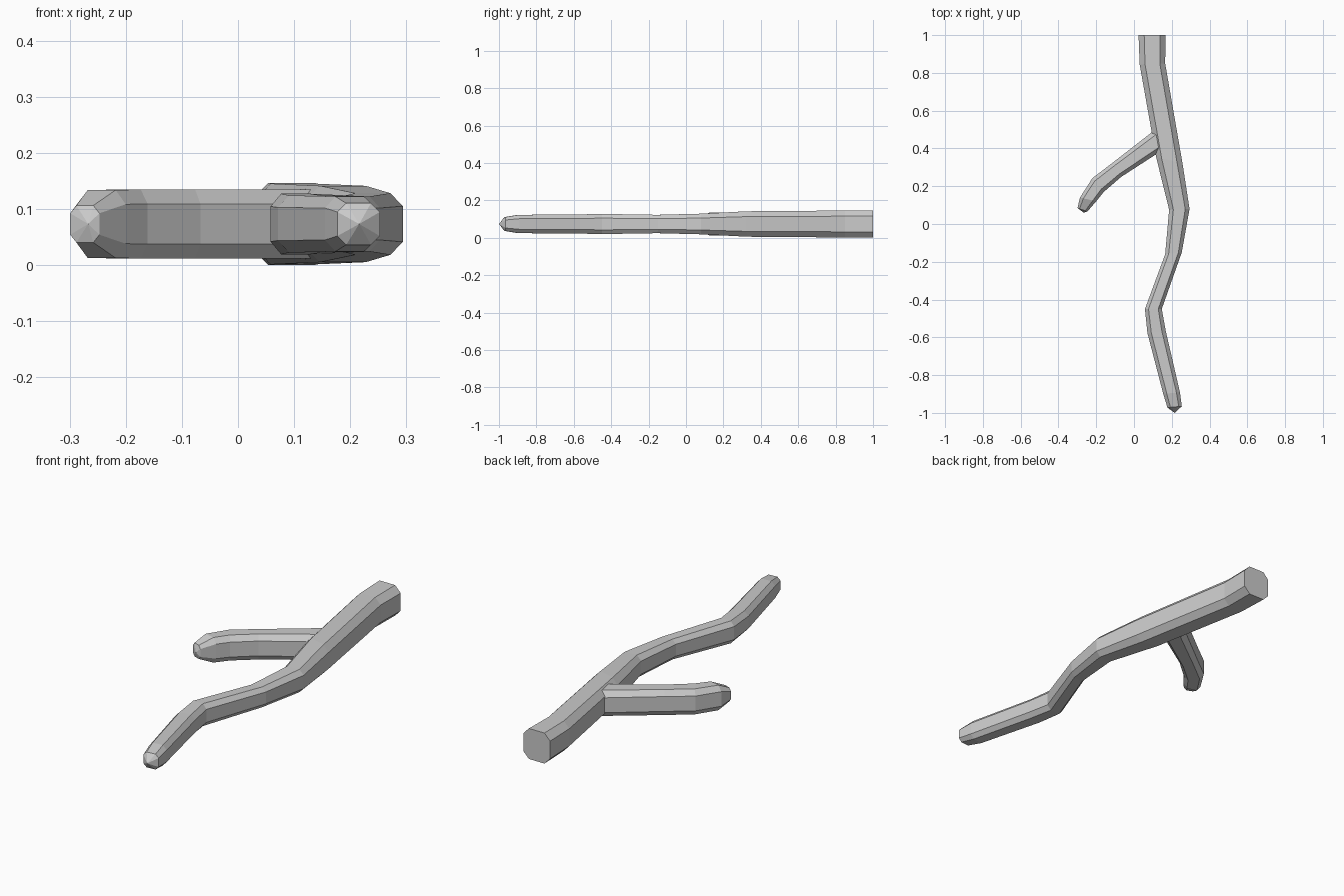
import bpy, bmesh

if "Cube" in bpy.data.objects:
    bpy.data.objects.remove(bpy.data.objects["Cube"])

ZC = 0.0735   # height of the centre plane
FLAT = 0.58   # flat fraction of each octagon side

# Octagon corners as (across, up) in -1..1
OCT = [(-1, -FLAT), (-FLAT, -1), (FLAT, -1), (1, -FLAT),
       (1, FLAT), (FLAT, 1), (-FLAT, 1), (-1, FLAT)]


def limb(name, rings, tip):
    """Loft octagons between left/right outline points, closed by a pointed tip."""
    bm = bmesh.new()
    loops = []
    for lx, ly, rx, ry, h in rings:
        cx, cy, dx, dy = (lx + rx) / 2, (ly + ry) / 2, (rx - lx) / 2, (ry - ly) / 2
        loops.append([bm.verts.new((cx + dx * a, cy + dy * a, ZC + h * b)) for a, b in OCT])
    for p, q in zip(loops, loops[1:]):
        for i in range(8):
            j = (i + 1) % 8
            bm.faces.new((p[i], p[j], q[j], q[i]))
    bm.faces.new(loops[0])
    end = bm.verts.new((tip[0], tip[1], ZC))
    for i in range(8):
        bm.faces.new((loops[-1][i], loops[-1][(i + 1) % 8], end))
    bmesh.ops.recalc_face_normals(bm, faces=bm.faces)
    mesh = bpy.data.meshes.new(name)
    bm.to_mesh(mesh)
    bm.free()
    ob = bpy.data.objects.new(name, mesh)
    bpy.context.collection.objects.link(ob)
    return ob


# Main stem: left x, y, right x, y, half height
stem = limb("stick", [
    (0.024, 1.00, 0.167, 1.00, 0.0735),
    (0.030, 0.845, 0.165, 0.85, 0.072),
    (0.117, 0.355, 0.257, 0.32, 0.068),
    (0.186, 0.075, 0.294, 0.08, 0.055),
    (0.165, -0.16, 0.253, -0.15, 0.049),
    (0.058, -0.45, 0.147, -0.45, 0.054),
    (0.071, -0.577, 0.168, -0.566, 0.051),
    (0.155, -0.90, 0.243, -0.89, 0.049),
    (0.177, -0.972, 0.253, -0.965, 0.037),
], (0.216, -1.0))

# Side twig, rooted inside the stem
twig = limb("twig", [
    (0.131, 0.514, 0.199, 0.422, 0.062),
    (-0.112, 0.325, -0.067, 0.25, 0.0615),
    (-0.220, 0.243, -0.161, 0.169, 0.0615),
    (-0.286, 0.14, -0.200, 0.12, 0.0605),
    (-0.299, 0.085, -0.247, 0.066, 0.033),
], (-0.267, 0.06))

# Merge the twig into the stem
union = stem.modifiers.new("join_twig", 'BOOLEAN')
union.operation = 'UNION'
union.solver = 'EXACT'
union.object = twig
bpy.context.view_layer.objects.active = stem
bpy.ops.object.modifier_apply(modifier=union.name)
bpy.data.objects.remove(twig)
